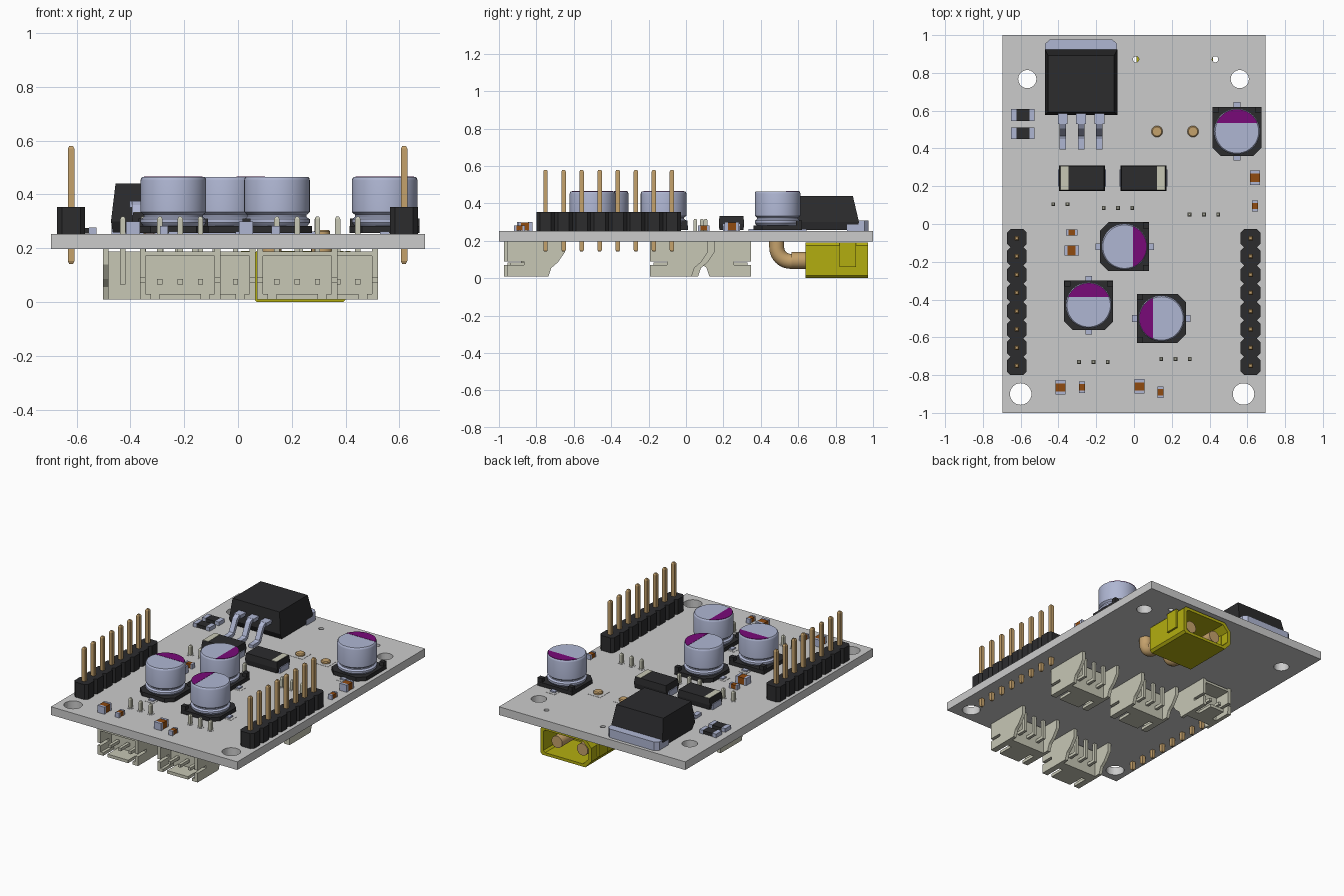
import bpy, bmesh
from math import sin, cos, pi, radians

if "Cube" in bpy.data.objects:
    bpy.data.objects.remove(bpy.data.objects["Cube"])


def mat(name, r, g, b):
    m = bpy.data.materials.new(name)
    m.diffuse_color = (r, g, b, 1)
    m.use_nodes = True
    m.node_tree.nodes["Principled BSDF"].inputs["Base Color"].default_value = m.diffuse_color
    return m


BLACK = mat("black_plastic", .025, .025, .027)
METAL = mat("aluminium", .43, .47, .65)
CREAM = mat("cream_plastic", .57, .57, .46)
YELLOW = mat("yellow_plastic", .45, .42, .005)
GOLD = mat("gold_metal", .56, .36, .15)
BROWN = mat("brown_ceramic", .28, .07, .005)
PURPLE = mat("purple_mark", .19, .003, .19)
TOP, BOT = .252, .197          # board surfaces


def build(name, parts, material=None, loc=(0, 0, 0), rot=0, smooth=False):
    """One object from parts; each part is a list of equal-length point rings, skinned and capped."""
    bm = bmesh.new()
    for rings in parts:
        vs = [[bm.verts.new(p) for p in ring] for ring in rings]
        n = len(vs[0])
        for a, b in zip(vs, vs[1:]):
            for i in range(n):
                bm.faces.new((a[i], a[(i + 1) % n], b[(i + 1) % n], b[i]))
        bm.faces.new(vs[0][::-1])
        bm.faces.new(vs[-1])
    bmesh.ops.recalc_face_normals(bm, faces=bm.faces)
    me = bpy.data.meshes.new(name)
    bm.to_mesh(me)
    bm.free()
    ob = bpy.data.objects.new(name, me)
    bpy.context.collection.objects.link(ob)
    ob.location, ob.rotation_euler = loc, (0, 0, rot)
    if material:
        me.materials.append(material)
    if smooth:
        bpy.ops.object.select_all(action='DESELECT')
        ob.select_set(True)
        bpy.context.view_layer.objects.active = ob
        bpy.ops.object.shade_smooth_by_angle(angle=radians(35))
    return ob


def rect(cx, cy, hx, hy, z):
    return [(cx - hx, cy - hy, z), (cx + hx, cy - hy, z), (cx + hx, cy + hy, z), (cx - hx, cy + hy, z)]


def box(x0, x1, y0, y1, z0, z1):
    c = ((x0 + x1) / 2, (y0 + y1) / 2, (x1 - x0) / 2, (y1 - y0) / 2)
    return [rect(*c, z0), rect(*c, z1)]


def prism(axis, pts, a, b):
    put = {'x': lambda p, t: (t, *p), 'y': lambda p, t: (p[0], t, p[1]), 'z': lambda p, t: (*p, t)}[axis]
    return [[put(p, t) for p in pts] for t in (a, b)]


def lathe(profile, cx=0, cy=0, n=48):
    return [[(cx + r * cos(2 * pi * i / n), cy + r * sin(2 * pi * i / n), z) for i in range(n)]
            for r, z in profile]


# circuit board with drilled holes
board = build("circuit_board", [box(-.695, .695, -1, 1, BOT, TOP)])
holes = [(-.565, .767, .048), (.56, .767, .048), (-.6, -.9, .057), (.58, -.9, .057),
         (.01, .872, .016), (.43, .872, .016)]
cutter = build("hole_cutter", [lathe([(r, 0), (r, .4)], x, y, 32) for x, y, r in holes])
cutter.hide_render = True
mod = board.modifiers.new("holes", 'BOOLEAN')
mod.object, mod.operation, mod.solver = cutter, 'DIFFERENCE', 'EXACT'
bpy.context.view_layer.objects.active = board
bpy.ops.object.modifier_apply(modifier="holes")
bpy.data.objects.remove(cutter)

# power regulator: moulded body, metal tab, three bent leads
ux = -.28
build("regulator_body", [[rect(ux, .755, .185, .155, .258), rect(ux, .751, .192, .174, .30),
                          rect(ux, .742, .175, .150, .44)]], BLACK)
build("regulator_tab", [prism('z', [(ux - .19, .86), (ux + .19, .86), (ux + .19, .955), (ux + .165, .977),
                                    (ux - .165, .977), (ux - .19, .955)], TOP, .31)], METAL)
lead = [(.60, .375), (.53, .375), (.505, .36), (.465, .28), (.45, .274), (.395, .274),
        (.395, .254), (.46, .254), (.482, .265), (.522, .345), (.535, .352), (.60, .352)]
build("regulator_leads", [prism('x', lead, ux + d - .017, ux + d + .017) for d in (-.097, 0, .097)]
      + [box(ux + d - .026, ux + d + .026, .53, .60, .352, .376) for d in (-.097, 0, .097)], METAL)

# electrolytic capacitors (x, y, direction of the purple mark)
can = [(.10, .275), (.113, .283), (.122, .295), (.122, .308), (.110, .316), (.110, .324), (.122, .334),
       (.122, .452), (.120, .460), (.115, .465)]
arc = [radians(22 + i * 136 / 20) for i in range(21)]
mark = [(.117 * cos(a), .117 * sin(a)) for a in arc]
h, c = .13, .045
base = [(-h + c, -h), (h - c, -h), (h, -h + c), (h, h), (-h, h), (-h, -h + c)]
for i, (x, y, turn) in enumerate([(.545, .49, 0), (-.05, -.12, -90), (-.24, -.43, 0), (.145, -.5, 90)], 1):
    at = dict(loc=(x, y, 0), rot=radians(turn))
    build(f"capacitor_can_{i}", [lathe(can)], METAL, smooth=True, **at)
    build(f"capacitor_mark_{i}", [prism('z', mark, .464, .4665)], PURPLE, **at)
    posts = [box(s * .113 - .016, s * .113 + .016, .098, .129, .27, .31) for s in (-1, 1)]
    build(f"capacitor_base_{i}", [prism('z', base, .257, .283)] + posts, BLACK, **at)
    build(f"capacitor_terminals_{i}", [box(-.018, .018, -.155, .155, TOP, .262)], METAL, **at)
    build(f"capacitor_pads_{i}", [box(-.032, .032, s * .13 - .045, s * .13 + .045, TOP, .2535)
                                  for s in (-1, 1)], **at)

# black moulded capacitors, polarity strip at one end
for i, (x, s) in enumerate([(.05, 1), (-.275, -1)], 1):
    at = dict(loc=(x, .243, 0))
    build(f"moulded_capacitor_{i}", [[rect(0, 0, .115, .064, .257), rect(0, 0, .121, .068, .29),
                                      rect(0, 0, .115, .064, .332)]], BLACK, **at)
    build(f"moulded_capacitor_strip_{i}", [box(s * .093 - .02, s * .093 + .02, -.063, .063, .33, .334)],
          CREAM, **at)
    build(f"moulded_capacitor_leads_{i}", [box(t * .11 - .017, t * .11 + .017, -.045, .045, TOP, .29)
                                           for t in (-1, 1)], METAL, **at)


# small chip parts: coloured middle, metal ends
def chip(name, x, y, length, width, height, turn, material):
    at = dict(loc=(x, y, 0), rot=radians(turn))
    l, w, e = length / 2, width / 2, length * .22
    build(name + "_body", [box(-l + e, l - e, -w, w, TOP + .002, TOP + height - .002)], material, **at)
    build(name + "_ends", [box(-l, -l + e, -w, w, TOP, TOP + height),
                           box(l - e, l, -w, w, TOP, TOP + height)], METAL, **at)


for i, y in enumerate((.48, .577), 1):
    chip(f"chip_resistor_{i}", -.588, y, .125, .062, .025, 0, BLACK)
for i, (x, y, big, turn) in enumerate([(.64, .245, 1, 90), (.64, .095, 0, 90), (-.33, -.045, 0, 0),
                                       (-.33, -.14, 1, 0), (-.39, -.865, 1, 90), (-.275, -.865, 0, 90),
                                       (.03, -.86, 1, 90), (.14, -.89, 0, 90)], 1):
    chip(f"ceramic_capacitor_{i}", x, y, *((.077, .053, .048) if big else (.06, .031, .031)), turn, BROWN)

# two pin headers
for side, hx in (("left", -.62), ("right", .617)):
    blocks, pins = [], []
    for k in range(8):
        y, a, b, d = -.075 - k * .0966, .052, .0483, .018
        blocks.append(prism('z', [(hx - a, y - b + d), (hx - a + d, y - b), (hx + a - d, y - b),
                                  (hx + a, y - b + d), (hx + a, y + b - d), (hx + a - d, y + b),
                                  (hx - a + d, y + b), (hx - a, y + b - d)], TOP, .353))
        pins.append([rect(hx, y, .007, .007, .142), rect(hx, y, .012, .012, .152),
                     rect(hx, y, .012, .012, .57), rect(hx, y, .007, .007, .58)])
    build(f"header_block_{side}", blocks, BLACK)
    build(f"header_pins_{side}", pins, GOLD)

# side-entry sockets under the board; local origin at the pin row, mouth toward -y
cheek = [(-.243, .01), (-.02, .01), (-.005, .055), (.03, .085), (.068, .14), (.068, BOT), (-.243, BOT),
         (-.243, .09), (-.152, .09), (-.152, .072), (-.243, .072)]
for i, (x, y, n, turn) in enumerate([(-.215, -.73, 3, 0), (.22, -.715, 3, 0), (-.085, .085, 3, 0),
                                     (.37, .05, 3, 0), (-.39, .105, 2, pi)], 1):
    at = dict(loc=(x, y, 0), rot=turn)
    w = .075 + .0375 * (n - 1)
    t, s = .022, w * .62
    shell = [prism('x', cheek, -w, -w + t), prism('x', cheek, w - t, w),
             box(-w, w, -.243, -.06, .172, .188),                    # roof next to the board
             box(-w, w, -.13, -.06, .01, .188),                      # back block
             box(-w, -s - .016, -.243, -.1, .01, .03),               # floor, split by two slots
             box(-s + .016, s - .016, -.243, -.1, .01, .03),
             box(s + .016, w, -.243, -.1, .01, .03)]
    build(f"socket_housing_{i}", shell, CREAM, **at)
    pins = []
    for k in range(n):
        px = (k - (n - 1) / 2) * .0755
        pins += [box(px - .01, px + .01, -.01, .01, .065, .308), box(px - .01, px + .01, -.225, .01, .065, .085),
                 [rect(px, 0, .01, .01, .308), rect(px, 0, .005, .005, .318)]]
    build(f"socket_pins_{i}", pins, CREAM, **at)
    build(f"socket_pads_{i}", [lathe([(.022, TOP), (.022, .2535)], (k - (n - 1) / 2) * .0755, 0, 20)
                               for k in range(n)], **at)

# yellow power plug: hollow shell with one bevelled side, plus grip ribs
outer = [(.07, 0), (.39, 0), (.405, .015), (.405, .175), (.39, .19), (.07, .19), (.025, .14), (.025, .05)]
inner = [(.215 + (x - .215) * .88, .095 + (z - .095) * .80) for x, z in outer]
ring = lambda pts, y: [(x, y, z) for x, z in pts]
build("power_plug_shell", [[ring(outer, .638), ring(outer, .973), ring(inner, .973), ring(inner, .72)],
                           box(.40, .418, .82, .91, .06, .19), box(.012, .05, .82, .91, .06, .19)], YELLOW)
contacts, n = [], 24
for x in (.122, .312):
    path = [(.93, .09, 0), (.56, .09, 0)]
    path += [(.56 - .075 * sin(a), .165 - .075 * cos(a), a) for a in [k * pi / 16 for k in range(1, 9)]]
    path += [(.485, BOT + .01, pi / 2)]
    contacts.append([[(x + .04 * cos(u), y + .04 * sin(u) * sin(a), z + .04 * sin(u) * cos(a))
                      for u in [2 * pi * k / n for k in range(n)]] for y, z, a in path])
    contacts.append([[(x + .045 * cos(2 * pi * k / n), y, .095 + .045 * sin(2 * pi * k / n))
                      for k in range(n)] for y in (.565, .645)])
    contacts.append(lathe([(.03, .19), (.03, .262), (.024, .268)], x, .49, n))
build("power_plug_contacts", contacts, GOLD, smooth=True)
build("power_plug_pads", [box(x - .05, x + .05, .44, .54, TOP, .2535) for x in (.122, .312)])
